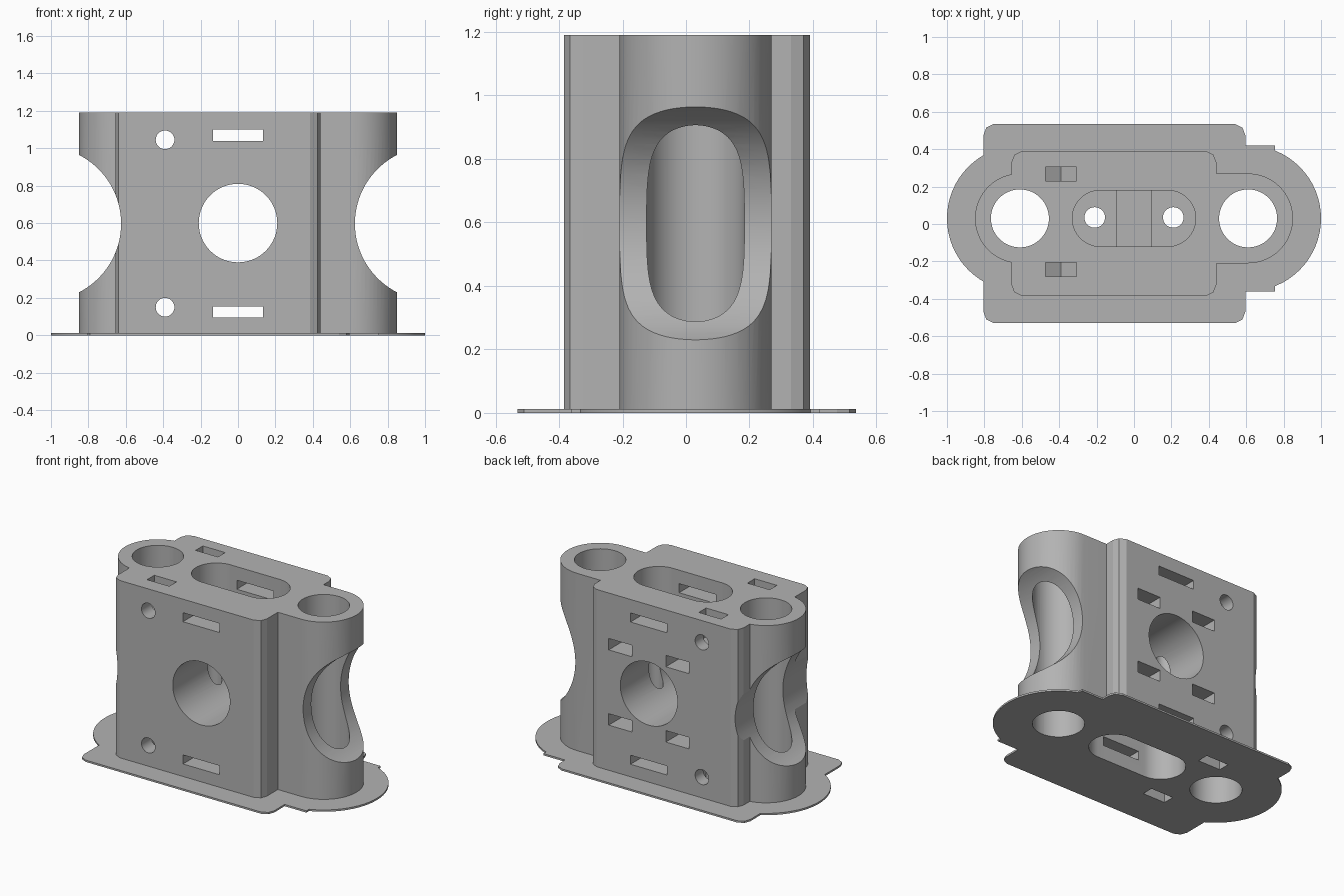
import bpy, bmesh
from math import sin, cos, pi, radians

if "Cube" in bpy.data.objects:
    bpy.data.objects.remove(bpy.data.objects["Cube"])

MID = 0.03       # y of the post axis
TOP = 1.19
POST = 0.61      # x of the two posts

grey = bpy.data.materials.new("plain_grey")
grey.use_nodes = True
tone = (0.45, 0.45, 0.45, 1)
grey.diffuse_color = tone
grey.node_tree.nodes["Principled BSDF"].inputs["Base Color"].default_value = tone


def prism(name, points, axis, lo, hi):
    """Extrude a closed outline along y (outline in x, z) or z (outline in x, y)."""
    def place(p, d):
        return (p[0], d, p[1]) if axis == "y" else (p[0], p[1], d)
    bm = bmesh.new()
    rings = [[bm.verts.new(place(p, d)) for p in points] for d in (lo, hi)]
    n = len(points)
    for ring in rings:
        bm.faces.new(ring)
    for i in range(n):
        j = (i + 1) % n
        bm.faces.new((rings[0][i], rings[0][j], rings[1][j], rings[1][i]))
    bmesh.ops.recalc_face_normals(bm, faces=bm.faces)
    mesh = bpy.data.meshes.new(name)
    bm.to_mesh(mesh)
    bm.free()
    mesh.materials.append(grey)
    obj = bpy.data.objects.new(name, mesh)
    bpy.context.collection.objects.link(obj)
    return obj


def circle(x, y, r, n=64):
    return [(x + r * cos(2 * pi * i / n), y + r * sin(2 * pi * i / n)) for i in range(n)]


def rect(x0, x1, y0, y1):
    return [(x0, y0), (x1, y0), (x1, y1), (x0, y1)]


def capsule(half, r, n=32):
    pts = []
    for cx, start in ((half, -pi / 2), (-half, pi / 2)):
        for i in range(n + 1):
            a = start + pi * i / n
            pts.append((cx + r * cos(a), MID + r * sin(a)))
    return pts


def rounded_block(x0, x1, y0, y1):
    """Rectangle whose corners are broken by two short facets."""
    pts = []
    for x, y, sx, sy, flip in ((x0, y0, 1, 1, 0), (x1, y0, -1, 1, 1),
                               (x1, y1, -1, -1, 0), (x0, y1, 1, -1, 1)):
        corner = [(x, y + sy * .06), (x + sx * .015, y + sy * .02), (x + sx * .055, y)]
        pts += corner[::-1] if flip else corner
    return pts


def combine(target, tool, operation):
    mod = target.modifiers.new("combine", "BOOLEAN")
    mod.operation = operation
    mod.solver = "EXACT"
    mod.object = tool
    bpy.context.view_layer.objects.active = target
    bpy.ops.object.modifier_apply(modifier=mod.name)
    bpy.data.objects.remove(tool)


def cut(points, axis, lo, hi):
    combine(body, prism("cutter", points, axis, lo, hi), "DIFFERENCE")


# Main block and the two end posts
body = prism("bracket_body", rounded_block(-.655, .44, -.385, .39), "z", .005, TOP)
combine(body, prism("posts", capsule(POST, .24), "z", .005, TOP), "UNION")

# Thin base brim
brim = prism("brim", capsule(POST, .39), "z", 0, .012)
combine(brim, prism("brim_block", rounded_block(-.805, .595, -.53, .535), "z", 0, .012), "UNION")
combine(brim, prism("brim_step", rect(0, .755, -.36, .42), "z", 0, .012), "UNION")
combine(body, brim, "UNION")

# Scooped post ends and the bores through the posts
for side in (-1, 1):
    cut(circle(side * 1.037, .597, .412, 96), "y", -1, 1)
    cut(circle(side * POST, MID, .155), "z", -1, 2)

# Central front-to-back bore
cut(circle(0, .6, .21), "y", -1, 1)

# Long pockets in the top and bottom, joined by two screw holes
for lo, hi in ((.94, 2), (-1, .26)):
    cut(capsule(.18, .15), "z", lo, hi)
for side in (-1, 1):
    cut(circle(side * .21, MID + .005, .055, 32), "z", .1, 1.1)

# Strap slots, cross screw holes and their nut traps
for z, up in ((1.045, 1), (.15, -1)):
    slot_z = 1.07 if up > 0 else .125
    cut(rect(-.135, .135, slot_z - .03, slot_z + .03), "y", -1, 1)
    cut(circle(-.39, z, .05, 32), "y", -1, 1)
    trap = [(-.472, z + up * .4), (-.472, z - up * .047), (-.39, z - up * .095),
            (-.308, z - up * .047), (-.308, z + up * .4)]
    for y in (-.243, .267):
        cut(trap, "y", y - .038, y + .038)

# Nut slots entering from the back
for x in (-.21, .21):
    nut = [(x - .085, .6), (x - .085, -.015), (x, -.06), (x + .085, -.015), (x + .085, .6)]
    for z in (.35, .85):
        cut(nut, "z", z - .038, z + .038)

# Low bridge across each pocket floor
for name, lo, hi in (("top_pocket_bridge", .93, .96), ("bottom_pocket_bridge", .24, .27)):
    prism(name, rect(-.095, .095, MID - .15, MID + .15), "z", lo, hi)

bpy.ops.object.select_all(action="DESELECT")
body.select_set(True)
bpy.context.view_layer.objects.active = body
bpy.ops.object.shade_smooth_by_angle(angle=radians(20))
